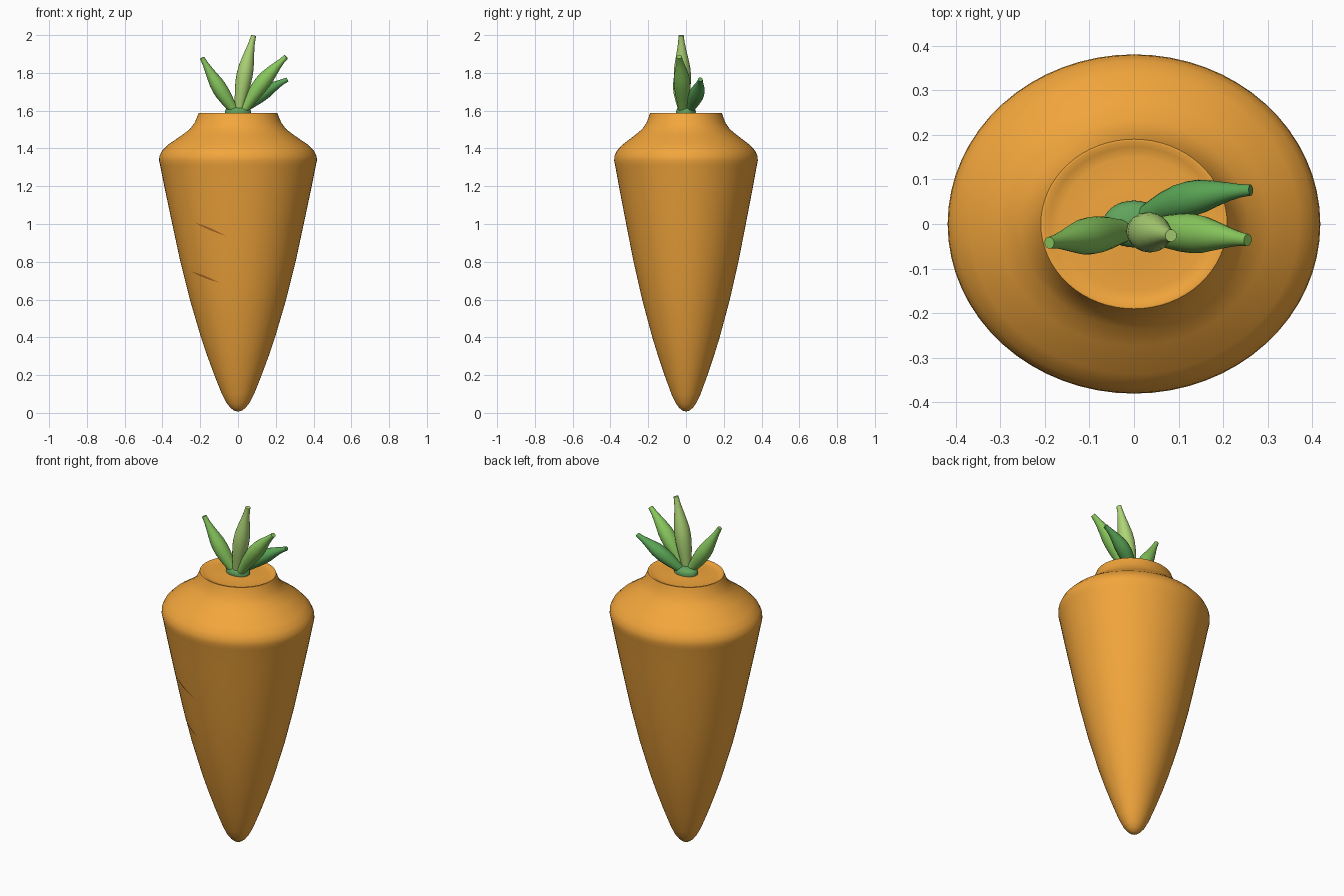
import bpy, math
from mathutils import Vector

if "Cube" in bpy.data.objects:
    bpy.data.objects.remove(bpy.data.objects["Cube"])

def material(name, rgb):
    m = bpy.data.materials.new(name)
    m.diffuse_color = (*rgb, 1)
    m.use_nodes = True
    m.node_tree.nodes["Principled BSDF"].inputs["Base Color"].default_value = m.diffuse_color
    return m

def make(name, verts, faces, mat, angle=40):
    me = bpy.data.meshes.new(name)
    me.from_pydata(verts, [], faces)
    me.materials.append(mat)
    ob = bpy.data.objects.new(name, me)
    bpy.context.collection.objects.link(ob)
    bpy.ops.object.select_all(action='DESELECT')
    ob.select_set(True)
    bpy.context.view_layer.objects.active = ob
    bpy.ops.object.shade_smooth_by_angle(angle=math.radians(angle))
    return ob

def loft(name, rings, n, mat, angle=40):
    """rings: (centre, half-axis a, half-axis b); both ends are capped."""
    verts, faces = [], []
    for c, a, b in rings:
        for i in range(n):
            t = 2 * math.pi * i / n
            verts.append(c + a * math.cos(t) + b * math.sin(t))
    for k in range(len(rings) - 1):
        for i in range(n):
            j = (i + 1) % n
            faces.append((k*n + i, k*n + j, (k+1)*n + j, (k+1)*n + i))
    faces.append(tuple(reversed(range(n))))
    faces.append(tuple(range((len(rings) - 1) * n, len(rings) * n)))
    return make(name, verts, faces, mat, angle)

def lathe(name, profile, ratio, n, mat, angle=40):
    return loft(name, [(Vector((0, 0, z)), Vector((r, 0, 0)), Vector((0, r * ratio, 0)))
                       for r, z in profile], n, mat, angle)

def lerp_profile(profile, z):
    for (r0, z0), (r1, z1) in zip(profile, profile[1:]):
        if z0 <= z <= z1:
            return r0 + (r1 - r0) * (z - z0) / (z1 - z0)

orange = material("orange", (0.89, 0.38, 0.045))
dark = material("dark_orange", (0.42, 0.15, 0.02))

# Root: oval lathed body with shoulder, neck and a shallow dished top
RATIO = 0.91
side = [(0.004, 0.008), (0.02, 0.012), (0.04, 0.027), (0.06, 0.052), (0.085, 0.10),
        (0.125, 0.20), (0.162, 0.30), (0.196, 0.40), (0.255, 0.60), (0.305, 0.80),
        (0.348, 1.0), (0.386, 1.18), (0.412, 1.31), (0.418, 1.335), (0.416, 1.36),
        (0.402, 1.388), (0.37, 1.42), (0.30, 1.468), (0.255, 1.502), (0.23, 1.535),
        (0.215, 1.57), (0.209, 1.587)]
dish = [(0.203, 1.588), (0.19, 1.581), (0.165, 1.578), (0.10, 1.582), (0.02, 1.586)]
lathe("carrot_root", side + dish, RATIO, 64, orange, 60)

# Two thin grooves lying on the front surface
def groove(name, p, q):
    verts, faces, n = [], [], 10
    for i in range(n + 1):
        t = i / n
        w = 0.006 * math.sin(math.pi * t)
        for s in (1, 0, -1):
            x = p[0] + (q[0] - p[0]) * t
            z = p[1] + (q[1] - p[1]) * t + s * w
            r = lerp_profile(side, z)
            y = -RATIO * math.sqrt(max(r*r - x*x, 0)) - 0.003
            verts.append((x, y, z))
    for i in range(n):
        for s in range(2):
            a = i * 3 + s
            faces.append((a, a + 1, a + 4, a + 3))
    make(name, verts, faces, dark)

groove("upper_groove", (-0.23, 1.008), (-0.065, 0.938))
groove("lower_groove", (-0.252, 0.75), (-0.10, 0.69))

# Green collar at the base of the leaves
lathe("leaf_collar", [(0.066, 1.578), (0.07, 1.597), (0.062, 1.611), (0.045, 1.62), (0.02, 1.624)],
      0.75, 32, material("collar_green", (0.12, 0.37, 0.11)), 60)

# Leaves: swollen tapering stalks with small blunt tips
def leaf(name, base, bend, tip, width, rgb):
    base, bend, tip = Vector(base), Vector(bend), Vector(tip)
    sizes = [(0, .55), (.12, .68), (.25, .86), (.38, .98), (.48, 1), (.58, .94),
             (.70, .74), (.82, .52), (.91, .38), (.97, .33), (1, .31)]
    rings = []
    for t, s in sizes:
        c = base * (1-t)**2 + bend * 2*t*(1-t) + tip * t*t
        d = ((bend - base) * (1-t) + (tip - bend) * t).normalized()
        a = Vector((0, 1, 0)).cross(d).normalized()
        b = d.cross(a)
        rings.append((c, a * width * s * 0.95, b * width * s))
    loft(name, rings, 20, material(name + "_green", rgb), 50)

leaf("left_leaf", (-0.015, -0.015, 1.595), (-0.10, -0.025, 1.71), (-0.19, -0.042, 1.88), 0.042, (0.24, 0.56, 0.11))
leaf("centre_leaf", (0.005, -0.015, 1.60), (0.03, -0.018, 1.80), (0.083, -0.026, 1.998), 0.045, (0.42, 0.66, 0.18))
leaf("right_leaf", (0.025, -0.015, 1.595), (0.13, -0.018, 1.77), (0.255, -0.036, 1.885), 0.044, (0.25, 0.58, 0.11))
leaf("back_leaf", (0.02, 0.015, 1.60), (0.12, 0.07, 1.70), (0.262, 0.076, 1.765), 0.040, (0.10, 0.37, 0.09))
